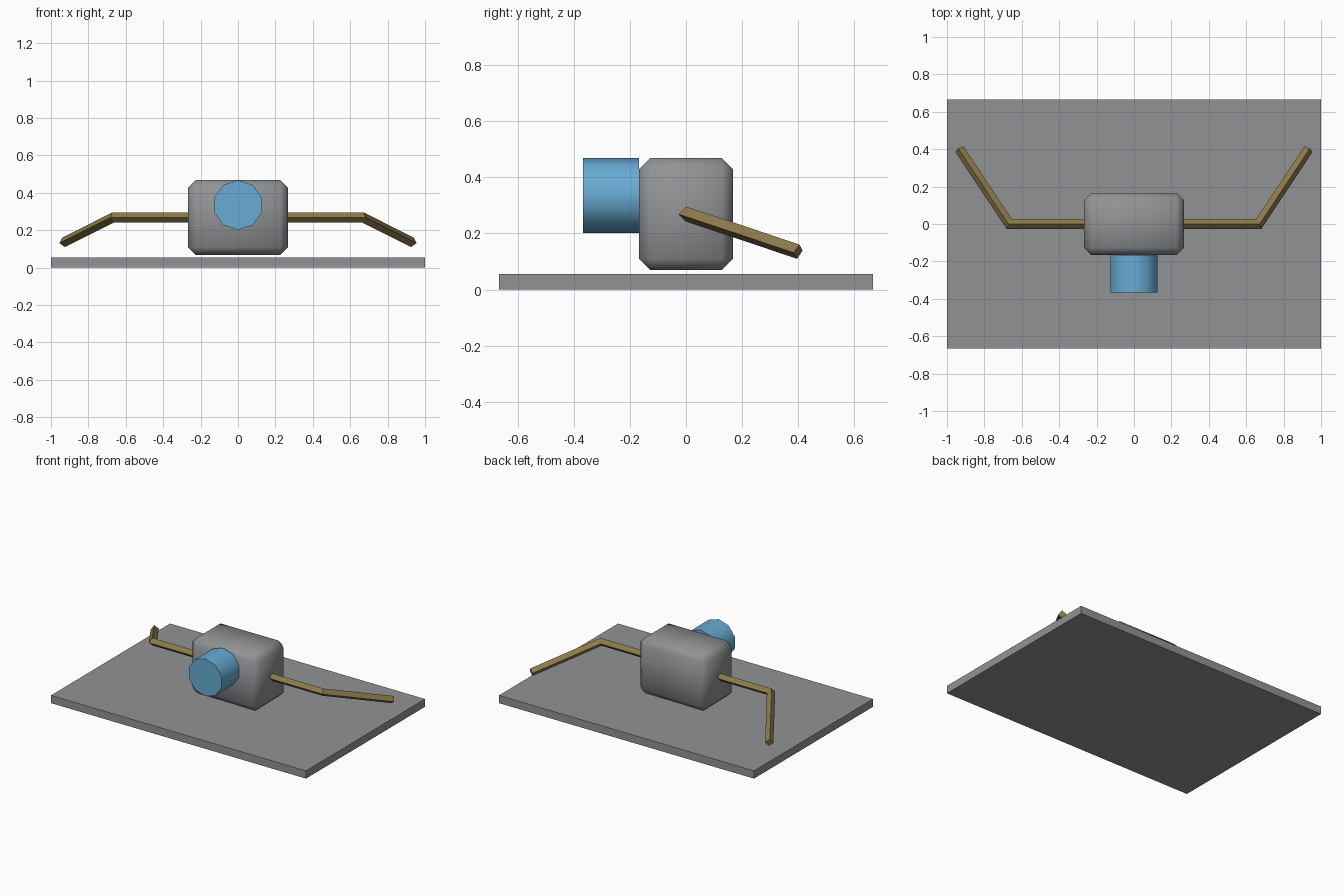
import bpy, bmesh
from math import pi, radians
from mathutils import Vector, Matrix

cube = bpy.data.objects.get("Cube")
if cube:
    bpy.data.objects.remove(cube, do_unlink=True)


def material(name, rgb):
    m = bpy.data.materials.new(name)
    m.use_nodes = True
    m.diffuse_color = (*rgb, 1)
    m.node_tree.nodes["Principled BSDF"].inputs["Base Color"].default_value = (*rgb, 1)
    return m


grey = material("grey", (0.28, 0.29, 0.3))
blue = material("sky blue", (0.14, 0.41, 0.66))
brass = material("brass", (0.26, 0.195, 0.07))


def finish(bm, name, mat, smooth=None):
    bmesh.ops.recalc_face_normals(bm, faces=bm.faces)
    me = bpy.data.meshes.new(name)
    bm.to_mesh(me)
    bm.free()
    me.materials.append(mat)
    ob = bpy.data.objects.new(name, me)
    bpy.context.collection.objects.link(ob)
    if smooth:
        bpy.ops.object.select_all(action='DESELECT')
        ob.select_set(True)
        bpy.context.view_layer.objects.active = ob
        bpy.ops.object.shade_smooth_by_angle(angle=radians(smooth))
    return ob


def box(name, mat, centre, size, chamfer=0):
    bm = bmesh.new()
    bmesh.ops.create_cube(bm, size=1, matrix=Matrix.Translation(centre) @ Matrix.Diagonal((*size, 1)))
    if chamfer:
        bmesh.ops.bevel(bm, geom=bm.edges[:], offset=chamfer, segments=1, affect='EDGES')
    return finish(bm, name, mat, 60 if chamfer else None)


# Ground slab and chamfered body
box("base_plate", grey, (0, 0, 0.0275), (2, 1.333, 0.055))
box("body", grey, (0, 0, 0.269), (0.532, 0.334, 0.4), 0.04)

# Ten-sided head, corner pointing up
bm = bmesh.new()
bmesh.ops.create_cone(bm, cap_ends=True, segments=10, radius1=0.133, radius2=0.133, depth=0.2,
                      matrix=Matrix.Translation((0, -0.267, 0.335)) @ Matrix.Rotation(pi / 2, 4, 'X'))
finish(bm, "head", blue, 50)


# Bent arms: diamond section swept along a mitred path
def arm(name, side):
    path = [Vector((side * x, y, z)) for x, y, z in
            ((0.2, 0, 0.269), (0.667, 0, 0.269), (0.933, 0.4, 0.135))]
    d1 = (path[1] - path[0]).normalized()
    d2 = (path[2] - path[1]).normalized()
    mitre = d1 + d2
    r = 0.0267
    ring = [path[0] + Vector(o) for o in ((0, r, 0), (0, 0, r), (0, -r, 0), (0, 0, -r))]
    rings = [ring]
    for p, d, n in ((path[1], d1, mitre), (path[2], d2, d2)):
        ring = [v + d * ((p - v).dot(n) / d.dot(n)) for v in ring]
        rings.append(ring)
    bm = bmesh.new()
    rows = [[bm.verts.new(v) for v in rg] for rg in rings]
    for a, b in zip(rows, rows[1:]):
        for i in range(4):
            j = (i + 1) % 4
            bm.faces.new((a[i], a[j], b[j], b[i]))
    bm.faces.new(rows[0])
    bm.faces.new(rows[-1])
    finish(bm, name, brass)


arm("left_arm", 1)
arm("right_arm", -1)
